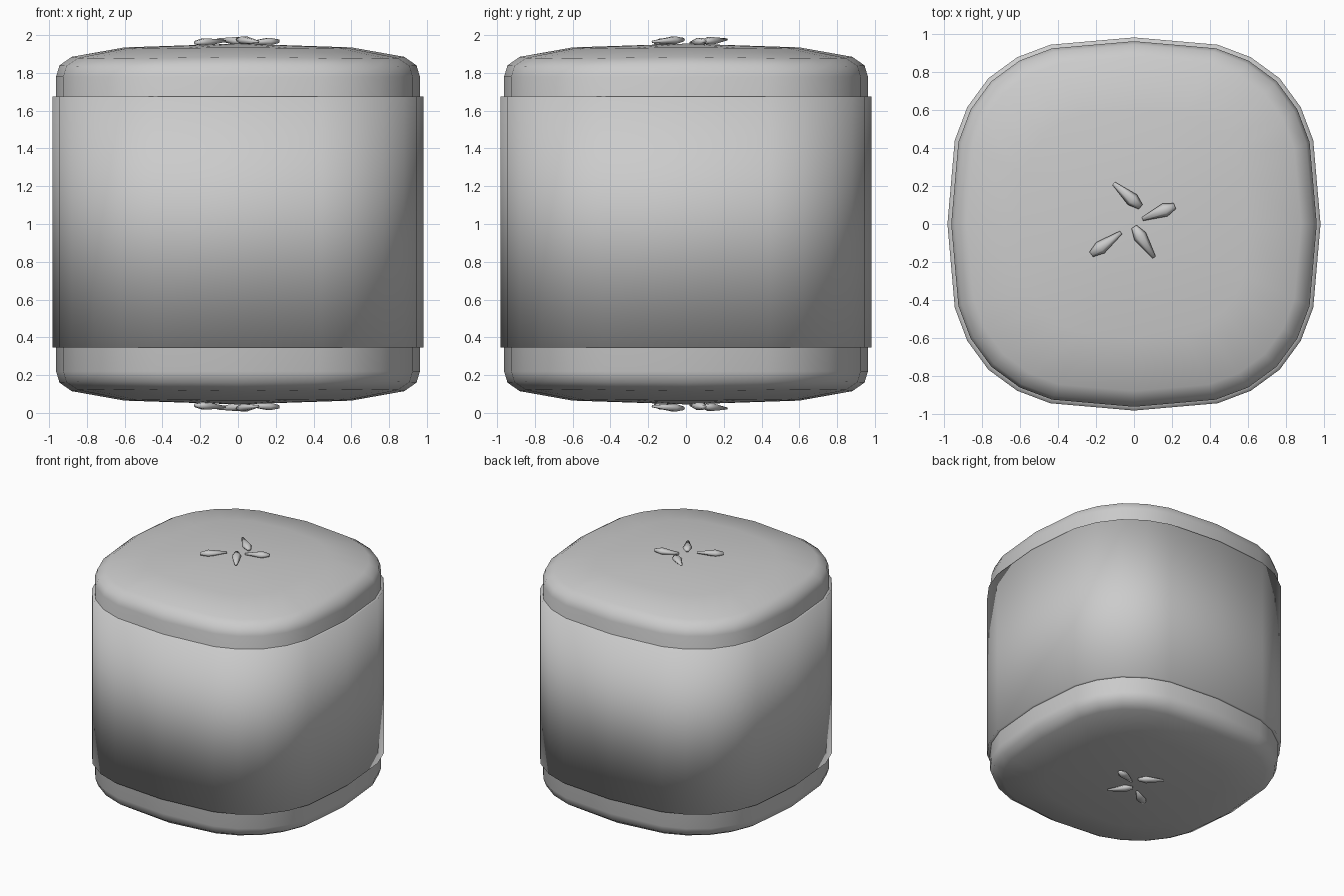
import bpy
import math
from mathutils import Matrix, Vector

cube = bpy.data.objects.get("Cube")
if cube:
    bpy.data.objects.remove(cube)

grey = bpy.data.materials.new("Light grey")
grey.use_nodes = True
GREY = (0.6, 0.6, 0.6, 1)
grey.diffuse_color = GREY
grey.node_tree.nodes["Principled BSDF"].inputs["Base Color"].default_value = GREY


def add_object(name, verts, faces):
    mesh = bpy.data.meshes.new(name)
    mesh.from_pydata(verts, [], faces)
    mesh.materials.append(grey)
    mesh.shade_smooth()
    obj = bpy.data.objects.new(name, mesh)
    bpy.context.collection.objects.link(obj)
    return obj


def footprint(radius):
    """Rounded-square outline, with points gathered at the corners."""
    points = []
    for quarter in range(4):
        for deg in (0, 25, 35, 45, 55, 65):
            a = math.radians(deg + 90 * quarter)
            c, s = math.cos(a), math.sin(a)
            r = radius / (abs(c) ** 2.8 + abs(s) ** 2.8) ** (1 / 2.8)
            points.append((r * c, r * s))
    return points


def loft(name, rings, capped):
    """Skin a stack of outlines given as (radius, height, corner drop)."""
    verts, faces = [], []
    for radius, z, drop in rings:
        for x, y in footprint(radius):
            corner = max(0, math.hypot(x, y) / radius - 1)
            verts.append((x, y, z - drop * corner))
    n = len(verts) // len(rings)
    for k in range(len(rings) - 1):
        for i in range(n):
            j = (i + 1) % n
            faces.append((k * n + i, k * n + j, k * n + n + j, k * n + n + i))
    if capped:
        verts += [(0, 0, 0.045), (0, 0, 1.955)]
        low, last = len(verts) - 2, (len(rings) - 1) * n
        for i in range(n):
            j = (i + 1) % n
            faces += [(j, i, low), (last + i, last + j, low + 1)]
    return add_object(name, verts, faces)


# Pillow-shaped body, the same above and below the middle
upper = [(0.963, 1.78, 0), (0.945, 1.84, 0.05), (0.88, 1.885, 0.1), (0.6, 1.935, 0.05)]
lower = [(r, 2 - z, -d) for r, z, d in reversed(upper)]
loft("body", lower + upper, True)

# Wrapped band with thin turned-in rims
loft("band", [(0.95, 0.345, 0), (0.983, 0.345, 0), (0.983, 1.675, 0), (0.95, 1.675, 0)], False)


# Seeds: faceted teardrops lying on the top and mirrored underneath
def seed(name, fat, tip, z, tilt, side):
    start, end = Vector((*fat, z)), Vector((*tip, z + tilt))
    axis = end - start
    across = Vector((-axis.y, axis.x, 0)).normalized()
    up = Vector((0, 0, 1))
    verts, n = [], 6
    for along, width in ((0, 0.016), (0.28, 0.036), (0.92, 0.01)):
        for i in range(n):
            a = math.tau * i / n
            verts.append(start + axis * along + across * width * math.cos(a)
                         + up * width * 0.65 * math.sin(a))
    faces = [tuple(range(n)), tuple(reversed(range(2 * n, 3 * n)))]
    for k in (0, n):
        for i in range(n):
            j = (i + 1) % n
            faces.append((k + j, k + i, k + n + i, k + n + j))
    obj = add_object(name, verts, faces)
    if side == "bottom":
        obj.data.transform(Matrix.Translation((0, 0, 2)) @ Matrix.Scale(-1, 4, up))
        obj.data.flip_normals()


SEEDS = [
    ((0.035, 0.09), (-0.12, 0.225), 1.966, 0.012),
    ((0.215, 0.095), (0.03, 0.02), 1.968, -0.01),
    ((-0.225, -0.16), (-0.055, -0.035), 1.96, 0.01),
    ((0.0, -0.015), (0.115, -0.19), 1.976, -0.012),
]
for side in ("top", "bottom"):
    for number, values in enumerate(SEEDS, 1):
        seed(f"{side}_seed_{number}", *values, side)
